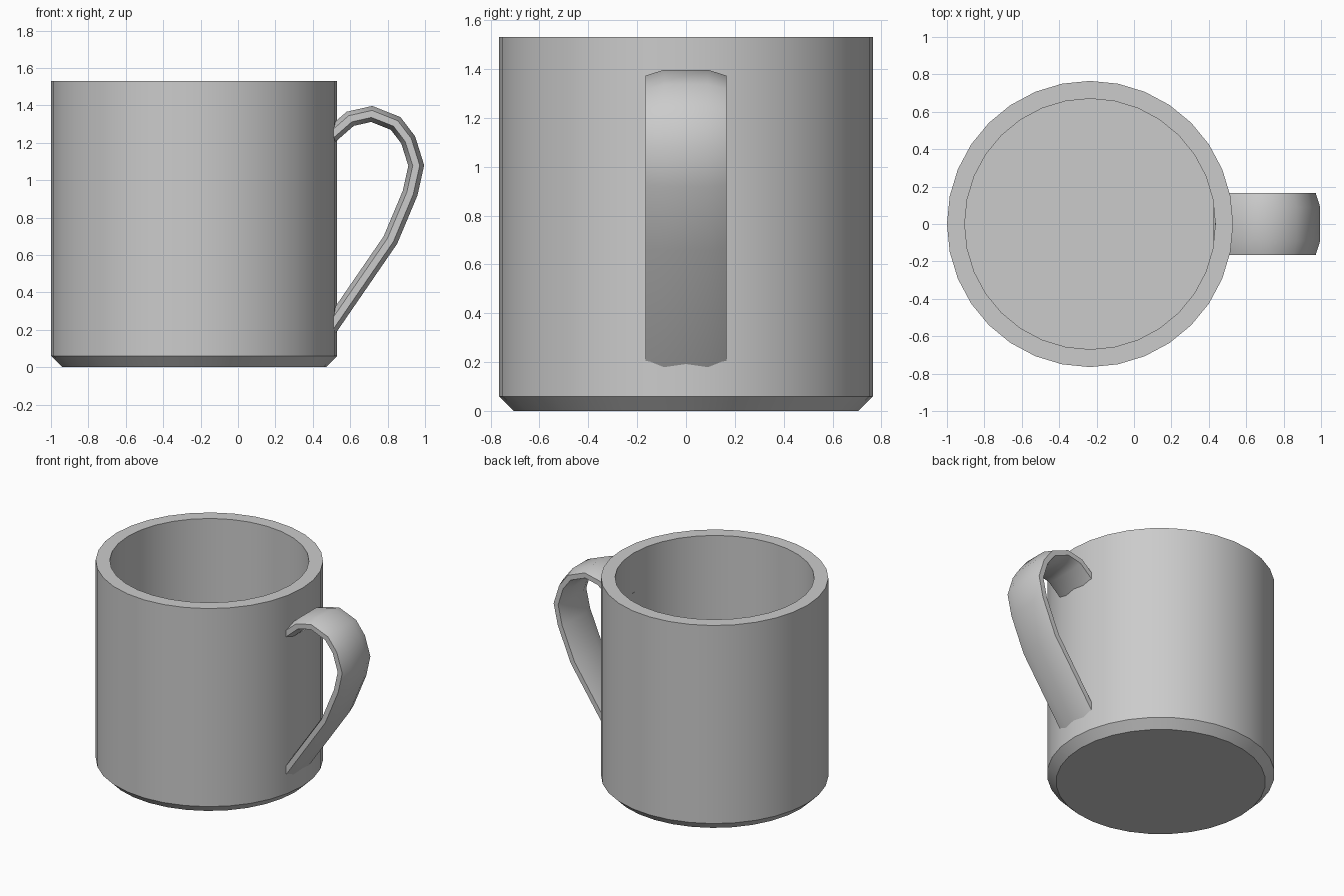
import bpy, bmesh
from math import cos, sin, pi, radians
from mathutils import Vector

if "Cube" in bpy.data.objects:
    bpy.data.objects.remove(bpy.data.objects["Cube"])

CX, SIDES = -0.235, 32


def skin(name, rings, close_ends=True):
    """Join successive closed rings of points with quads and cap both ends."""
    bm = bmesh.new()
    loops = [[bm.verts.new(p) for p in ring] for ring in rings]
    n = len(loops[0])
    for a, b in zip(loops, loops[1:]):
        for i in range(n):
            j = (i + 1) % n
            bm.faces.new((a[i], a[j], b[j], b[i]))
    bm.faces.new(loops[0])
    bm.faces.new(loops[-1])
    bmesh.ops.recalc_face_normals(bm, faces=bm.faces)
    mesh = bpy.data.meshes.new(name)
    bm.to_mesh(mesh)
    bm.free()
    obj = bpy.data.objects.new(name, mesh)
    bpy.context.collection.objects.link(obj)
    bpy.ops.object.select_all(action='DESELECT')
    obj.select_set(True)
    bpy.context.view_layer.objects.active = obj
    bpy.ops.object.shade_smooth_by_angle(angle=radians(40))
    return obj


# Mug body: base, chamfer, outer wall, rim, inner wall, floor
profile = [(0.705, 0), (0.765, 0.06), (0.765, 1.53), (0.67, 1.53), (0.67, 0.095)]
skin("mug_body", [[(CX + r * cos(2 * pi * i / SIDES), r * sin(2 * pi * i / SIDES), z)
                   for i in range(SIDES)] for r, z in profile])

# Handle: crowned strap swept along a path in the xz plane, ends sunk in the wall
path = [Vector(p) for p in [(0.46, 1.206), (0.60, 1.328), (0.715, 1.354), (0.843, 1.303),
                            (0.91, 1.215), (0.953, 1.078), (0.92, 0.93),
                            (0.815, 0.68), (0.46, 0.163)]]
section = [(-0.165, 0.018), (-0.09, 0.041), (0.09, 0.041), (0.165, 0.018),
           (0.165, -0.018), (0.09, -0.041), (-0.09, -0.041), (-0.165, -0.018)]
rings = []
for i, p in enumerate(path):
    before = (p - path[i - 1]).normalized() if i else (path[1] - p).normalized()
    after = (path[i + 1] - p).normalized() if i < len(path) - 1 else before
    t = (before + after).normalized()
    out = Vector((-t.y, t.x)) / t.dot(before)
    rings.append([(p.x + out.x * d, y, p.y + out.y * d) for y, d in section])
skin("handle", rings)
